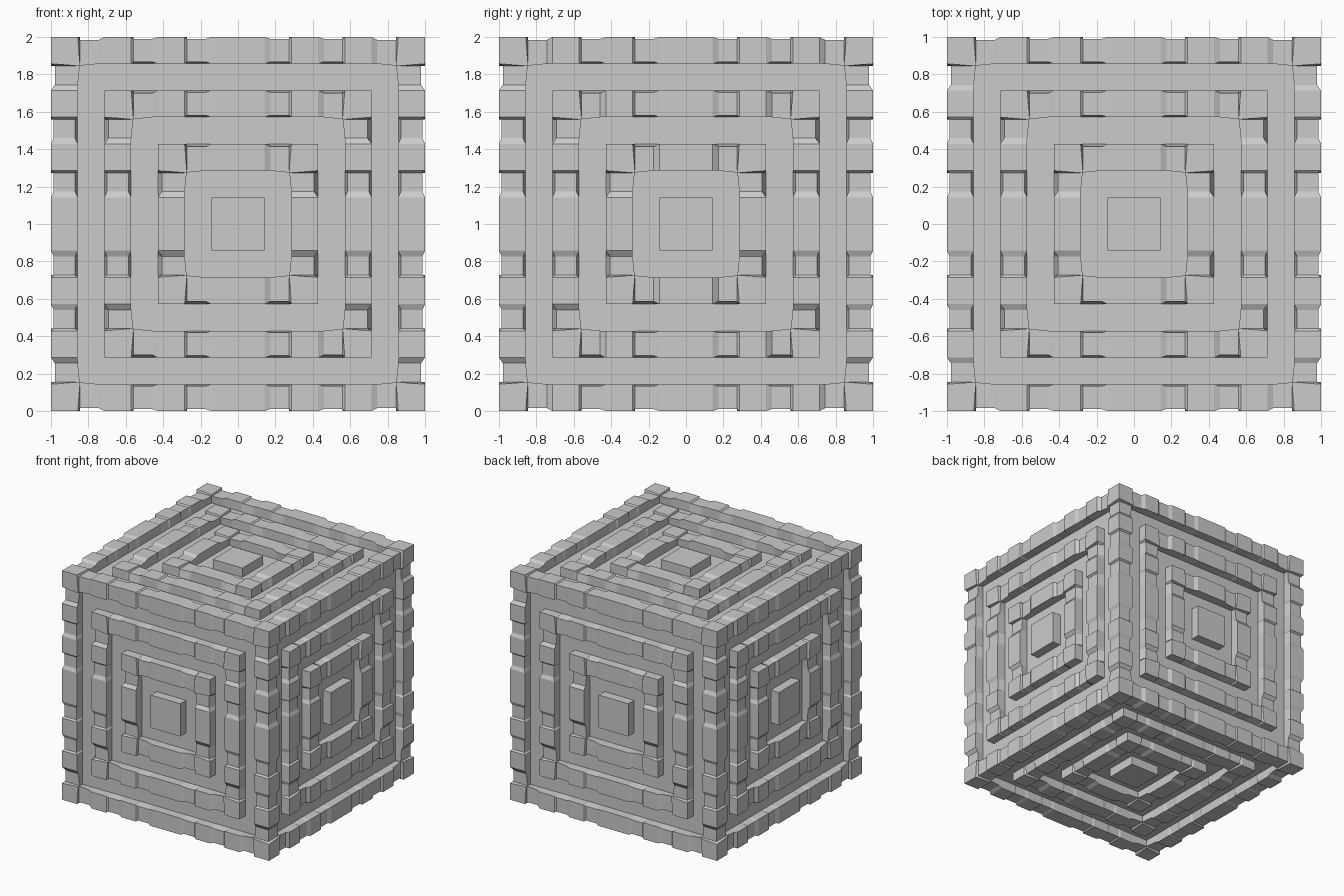
import bpy, bmesh, math

if "Cube" in bpy.data.objects:
    bpy.data.objects.remove(bpy.data.objects["Cube"])

S = 1 / 7        # width of one ring
DEPTH = 0.08     # depth of the recessed rings

# grid lines: ring boundaries plus slope lines inside every recessed band
half = []
for k in range(1, 8):
    half.append(k * S)
    if k % 2 and k < 7:
        half += [k * S + 0.03, (k + 1) * S - 0.012]
lines = [-t for t in reversed(half)] + half


def dent(disp_axis, along_axis, along, k):
    """How far a bar shrinks where it crosses a recessed band."""
    q = along / S
    if abs(q - round(q)) < 1e-4 or int(q) % 2 == 0:
        return 0.0
    ring = k - 1 if k % 2 else k
    d = 0.015 if int(q) == ring - 1 else 0.010
    return d * (1.4 if disp_axis < along_axis else 1.0)


def top_point(n, s, u, v):
    """Point on the raised level of face (axis n, sign s)."""
    ua, va = (n + 1) % 3, (n + 2) % 3
    p = [0.0, 0.0, 0.0]
    p[n], p[ua], p[va] = s, u, v
    au, av = abs(u), abs(v)
    k = round(max(au, av) / S)
    inner = k % 2 == 0
    if abs(au - av) < 1e-6:                    # ring corners
        if inner:
            for a in (ua, va):
                p[a] -= math.copysign(0.013, p[a])
        return p
    side, along = (ua, va) if au > av else (va, ua)
    t = min(au, av)
    p[n] -= s * dent(n, along, t, k)
    if inner and t > (k - 1) * S:              # rounded recess corner
        f = (t - (k - 1) * S) / S
        move = -0.013 * f * f
    else:
        move = dent(side, along, t, k) * (1 if inner else -1)
    p[side] += math.copysign(move, p[side]) if move > 0 else -math.copysign(-move, p[side])
    return p


def raised(i, j):
    if not (0 <= i < len(lines) - 1 and 0 <= j < len(lines) - 1):
        return True
    c = max(abs(lines[i] + lines[i + 1]), abs(lines[j] + lines[j + 1])) / 2
    return int(c / S) % 2 == 0


bm = bmesh.new()


def build_face(n, s):
    cache = {}

    def vert(i, j, low):
        key = (i, j, low)
        if key not in cache:
            u, v = lines[i], lines[j]
            if low:
                p = [0, 0, 0]
                p[n], p[(n + 1) % 3], p[(n + 2) % 3] = s * (1 - DEPTH), u, v
            else:
                p = top_point(n, s, u, v)
            cache[key] = bm.verts.new((p[0], p[1], p[2] + 1))
        return cache[key]

    m = len(lines) - 1
    for i in range(m):
        for j in range(m):
            low = not raised(i, j)
            loop = [(i, j), (i + 1, j), (i + 1, j + 1), (i, j + 1)]
            quad = [vert(a, b, low) for a, b in loop]
            bm.faces.new(quad if s > 0 else quad[::-1])
            if not low:
                continue
            # walls of the recess
            near = [(i, j - 1), (i + 1, j), (i, j + 1), (i - 1, j)]
            for e in range(4):
                if raised(*near[e]):
                    a, b = loop[e], loop[(e + 1) % 4]
                    w = [vert(*a, False), vert(*b, False), vert(*b, True), vert(*a, True)]
                    bm.faces.new(w if s > 0 else w[::-1])


for axis in range(3):
    for sign in (-1, 1):
        build_face(axis, sign)

# join the six sides into one closed block
bmesh.ops.remove_doubles(bm, verts=bm.verts, dist=0.0005)
bmesh.ops.recalc_face_normals(bm, faces=bm.faces)
mesh = bpy.data.meshes.new("ringed_cube")
bm.to_mesh(mesh)
bm.free()
obj = bpy.data.objects.new("ringed_cube", mesh)
bpy.context.collection.objects.link(obj)
